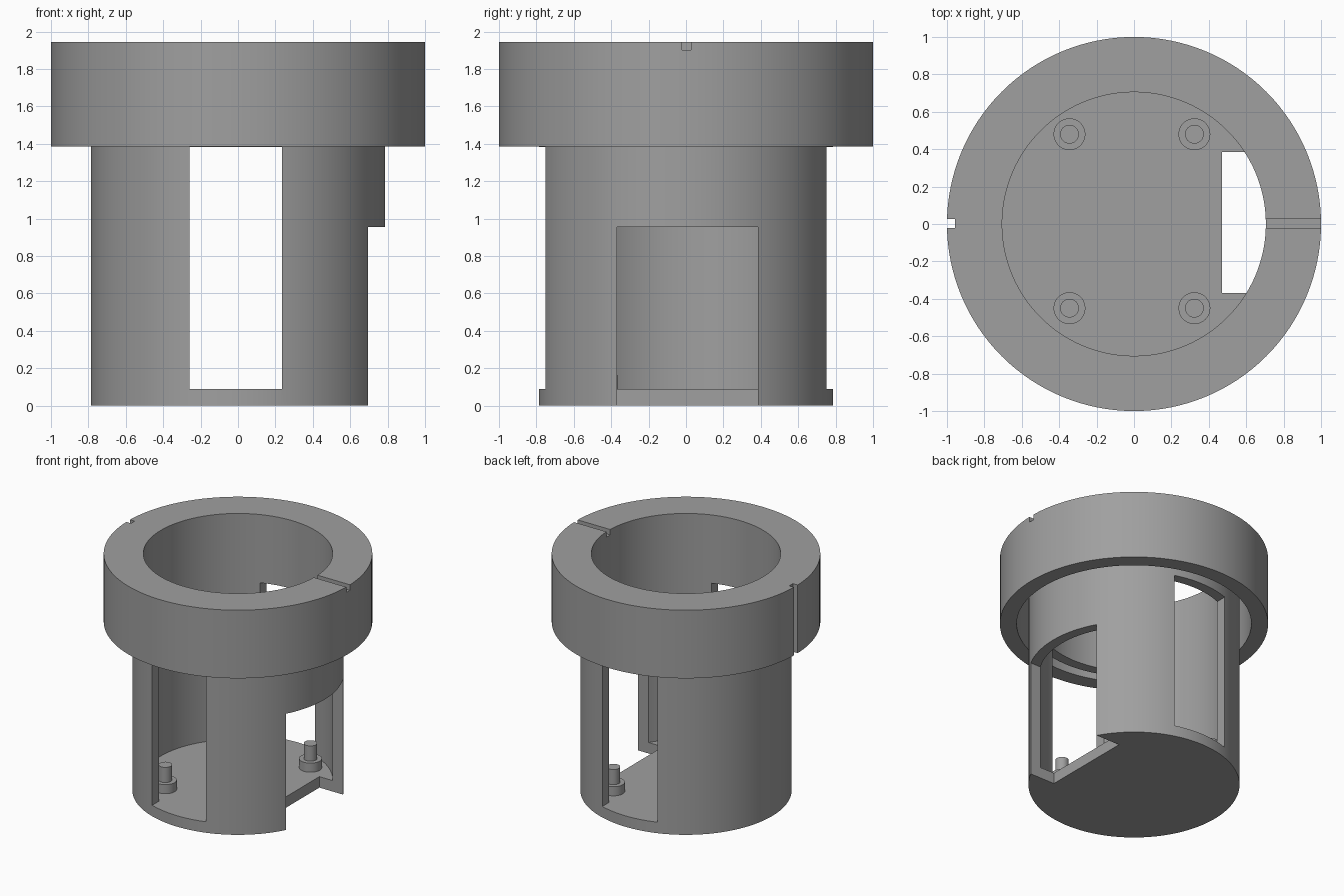
import bpy, bmesh, math
from mathutils import Vector

if "Cube" in bpy.data.objects:
    bpy.data.objects.remove(bpy.data.objects["Cube"])

grey = bpy.data.materials.new("plain grey")
grey.diffuse_color = (0.35, 0.35, 0.35, 1)
grey.use_nodes = True
grey.node_tree.nodes["Principled BSDF"].inputs["Base Color"].default_value = grey.diffuse_color


def lathe(name, profile, centre=(0, 0, 0), steps=128):
    """Revolve an (r, z) profile about the vertical axis."""
    bm = bmesh.new()
    vs = [bm.verts.new((r, 0, z)) for r, z in profile]
    es = [bm.edges.new(pair) for pair in zip(vs, vs[1:])]
    bmesh.ops.spin(bm, geom=vs + es, cent=(0, 0, 0), axis=(0, 0, 1),
                   angle=2 * math.pi, steps=steps)
    bmesh.ops.remove_doubles(bm, verts=bm.verts, dist=1e-4)
    bmesh.ops.recalc_face_normals(bm, faces=bm.faces)
    mesh = bpy.data.meshes.new(name)
    bm.to_mesh(mesh)
    bm.free()
    ob = bpy.data.objects.new(name, mesh)
    ob.location = centre
    mesh.materials.append(grey)
    bpy.context.collection.objects.link(ob)
    return ob


def activate(ob):
    bpy.ops.object.select_all(action='DESELECT')
    ob.select_set(True)
    bpy.context.view_layer.objects.active = ob


def cut_box(target, lo, hi):
    """Subtract the box between two corners."""
    lo, hi = Vector(lo), Vector(hi)
    bpy.ops.mesh.primitive_cube_add(size=1, location=(lo + hi) / 2)
    cutter = bpy.context.object
    cutter.scale = hi - lo
    cutter.hide_render = True
    cutter.data.materials.append(grey)
    activate(target)
    mod = target.modifiers.new("cut", 'BOOLEAN')
    mod.operation = 'DIFFERENCE'
    mod.solver = 'EXACT'
    mod.object = cutter
    bpy.ops.object.modifier_apply(modifier=mod.name)
    bpy.data.objects.remove(cutter)


def smooth(ob):
    activate(ob)
    bpy.ops.object.shade_smooth_by_angle(angle=math.radians(30))


# Cup with a thick collar that overhangs an annular groove
housing = lathe("housing", [
    (0, 0), (0.787, 0), (0.787, 1.86), (0.875, 1.86), (0.875, 1.385),
    (1, 1.385), (1, 1.945), (0.705, 1.945), (0.705, 0.09), (0, 0.09)])

# Front and back windows, right-hand opening through wall and floor
cut_box(housing, (-0.26, -0.85, 0.0901), (0.235, -0.5, 1.384))
cut_box(housing, (-0.26, 0.5, 0.0901), (0.235, 0.85, 1.384))
cut_box(housing, (0.47, -0.37, -0.1), (0.9, 0.385, 0.955))

# Collar marks: radial slot on the top right, vertical notch on the left
cut_box(housing, (0.6, -0.022, 1.9), (1.1, 0.026, 2.1))
cut_box(housing, (-1.1, -0.022, 1.2), (-0.957, 0.026, 2.1))
smooth(housing)

# Stepped mounting pegs on the floor
for x in (-0.345, 0.323):
    for y in (-0.45, 0.48):
        smooth(lathe("mounting_peg", [
            (0, 0.085), (0.085, 0.085), (0.085, 0.165), (0.05, 0.165),
            (0.05, 0.29), (0, 0.29)], (x, y, 0), 48))
